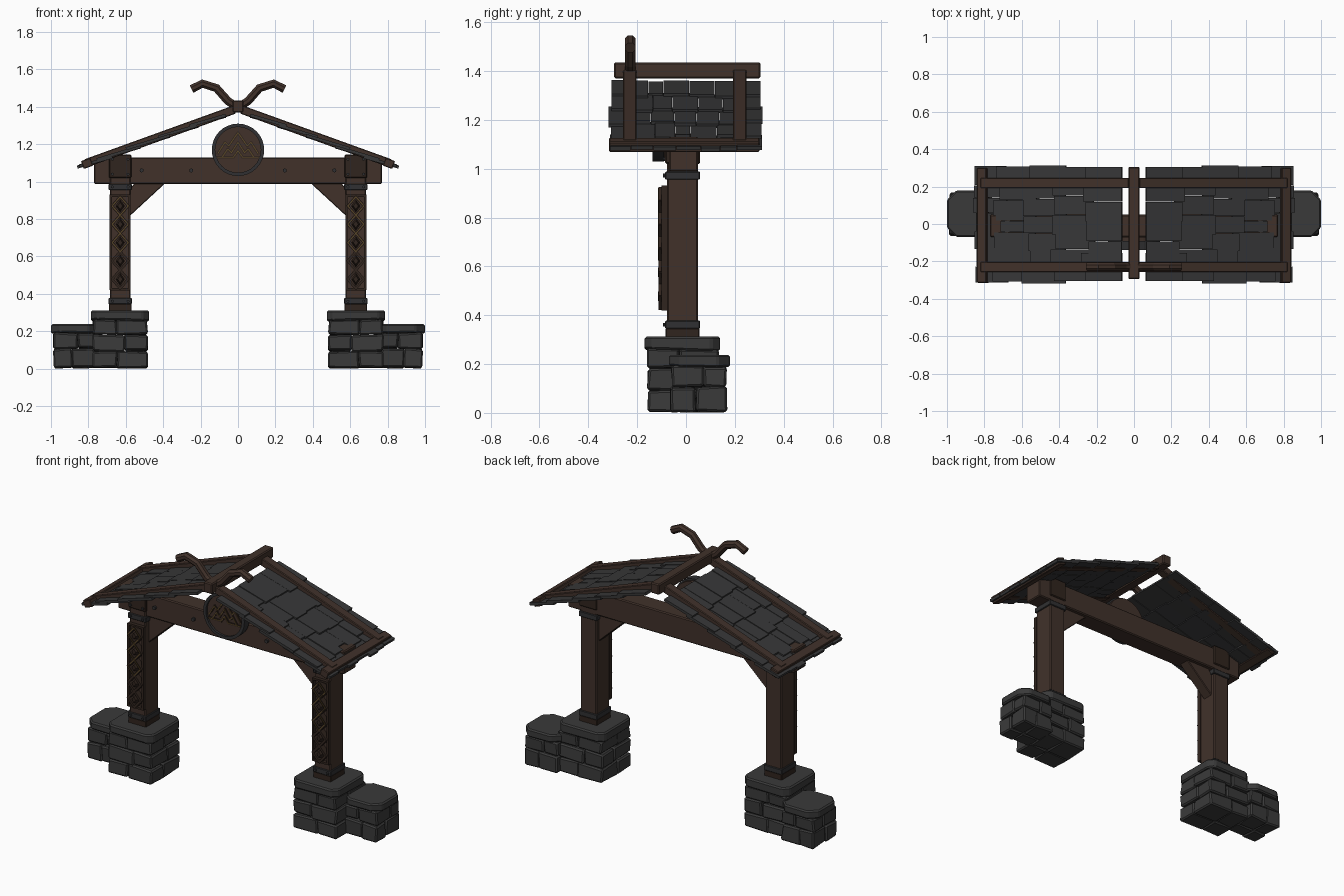
import bpy, bmesh, math, random
from mathutils import Matrix, Vector

if "Cube" in bpy.data.objects:
    bpy.data.objects.remove(bpy.data.objects["Cube"])

random.seed(7)


def material(name, rgb):
    m = bpy.data.materials.new(name)
    m.diffuse_color = (*rgb, 1)
    m.use_nodes = True
    m.node_tree.nodes["Principled BSDF"].inputs["Base Color"].default_value = m.diffuse_color
    return m


WOOD = material("brown wood", (0.052, 0.031, 0.023))
DARK = material("dark carved wood", (0.030, 0.018, 0.013))
STONE = material("grey stone", (0.042, 0.042, 0.042))
SLATE = material("slate shingle", (0.038, 0.038, 0.039))
IRON = material("dark iron", (0.030, 0.030, 0.032))
GOLD = material("dull gold", (0.12, 0.075, 0.02))


def finish(bm, name, mat, mirror=False, bevel=0.0):
    bmesh.ops.recalc_face_normals(bm, faces=bm.faces)
    me = bpy.data.meshes.new(name)
    bm.to_mesh(me)
    bm.free()
    me.materials.append(mat)
    ob = bpy.data.objects.new(name, me)
    bpy.context.collection.objects.link(ob)
    if bevel:
        b = ob.modifiers.new("bevel", 'BEVEL')
        b.width, b.segments = bevel, 1
    if mirror:
        ob.modifiers.new("mirror", 'MIRROR')
    return ob


def box(bm, x, y, z, jitter=0.0):
    """Box from (min, max) pairs, with optional corner wobble."""
    size = [p[1] - p[0] for p in (x, y, z)]
    mid = [(p[1] + p[0]) / 2 for p in (x, y, z)]
    m = Matrix.Translation(mid) @ Matrix.Diagonal((*size, 1))
    for v in bmesh.ops.create_cube(bm, size=1, matrix=m)['verts']:
        v.co += Vector([random.uniform(-jitter, jitter) for _ in range(3)])


def bar(bm, a, b, y, width, extra=0.0):
    """Straight bar in the front plane from a to b (x, z), y = (min, max)."""
    dx, dz = b[0] - a[0], b[1] - a[1]
    m = (Matrix.Translation(((a[0] + b[0]) / 2, (y[0] + y[1]) / 2, (a[1] + b[1]) / 2))
         @ Matrix.Rotation(-math.atan2(dz, dx), 4, 'Y')
         @ Matrix.Diagonal((math.hypot(dx, dz) + extra, y[1] - y[0], width, 1)))
    bmesh.ops.create_cube(bm, size=1, matrix=m)


def prism(bm, pts, vec):
    f = bm.faces.new([bm.verts.new(p) for p in pts])
    new = bmesh.ops.extrude_face_region(bm, geom=[f])['geom']
    bm.faces.new([bm.verts.new(p) for p in pts]) if f.is_valid is False else None
    bmesh.ops.translate(bm, vec=vec, verts=[g for g in new if isinstance(g, bmesh.types.BMVert)])


def disc(bm, x, z, y, r, n, r2=None):
    m = Matrix.Translation((x, (y[0] + y[1]) / 2, z)) @ Matrix.Rotation(math.pi / 2, 4, 'X')
    bmesh.ops.create_cone(bm, cap_ends=True, segments=n, radius1=r, radius2=r2 or r,
                          depth=y[1] - y[0], matrix=m)


def simple(name, mat, x, y, z, mirror=False, bevel=0.006):
    bm = bmesh.new()
    box(bm, x, y, z)
    return finish(bm, name, mat, mirror, bevel)


# Stone footings: courses of uneven blocks
def courses(name, xs, ys, zs):
    bm = bmesh.new()
    for i, (z0, z1) in enumerate(zip(zs, zs[1:])):
        cx = xs[0] + (xs[1] - xs[0]) * (0.42 if i % 2 else 0.56)
        cy = ys[0] + (ys[1] - ys[0]) * (0.58 if i % 2 else 0.45)
        for x in ((xs[0], cx), (cx, xs[1])):
            for y in ((ys[0], cy), (cy, ys[1])):
                box(bm, x, y, (z0 + 0.004, z1), 0.006)
    for v in bm.verts:
        v.co.z = max(v.co.z, 0.002)
    finish(bm, name, STONE, True, 0.008)


def cap(name, x, y, z, c):
    bm = bmesh.new()
    pts = [(x[0] + c, y[0]), (x[1] - c, y[0]), (x[1], y[0] + c), (x[1], y[1] - c),
           (x[1] - c, y[1]), (x[0] + c, y[1]), (x[0], y[1] - c), (x[0], y[0] + c)]
    prism(bm, [(px, py, z[0] + random.uniform(-0.006, 0.006)) for px, py in pts],
          (0, 0, z[1] - z[0]))
    for v in bm.verts:
        if v.co.z > (z[0] + z[1]) / 2:
            v.co.z = z[1]
    finish(bm, name, STONE, True, 0.008)


courses("tall_footing", (0.485, 0.775), (-0.155, 0.13), (0, 0.09, 0.18, 0.26))
cap("tall_footing_cap", (0.475, 0.785), (-0.17, 0.14), (0.257, 0.312), 0.035)
courses("low_footing", (0.765, 0.985), (-0.06, 0.165), (0, 0.105, 0.19))
cap("low_footing_cap", (0.75, 1.0), (-0.07, 0.18), (0.188, 0.238), 0.05)

# Posts, cross beam and braces
PX = 0.63
simple("post", WOOD, (PX - 0.055, PX + 0.055), (-0.078, 0.05), (0.30, 1.14), True)
simple("cross_beam", WOOD, (-0.77, 0.77), (-0.07, 0.05), (0.988, 1.13))
bm = bmesh.new()
prism(bm, [(0.58, -0.045, 0.815), (0.58, -0.045, 0.96), (0.55, -0.045, 0.995),
           (0.385, -0.045, 0.995)], (0, 0.07, 0))
finish(bm, "corner_brace", WOOD, True, 0.004)

# Iron collars and beam plates with rivets
bm = bmesh.new()
for z, t in (((0.345, 0.378), 0.007), ((0.955, 0.988), 0.007)):
    box(bm, (PX - 0.055 - t, PX + 0.055 + t), (-0.085, 0.057), z)
finish(bm, "iron_collar", IRON, True, 0.003)
simple("post_shoe", DARK, (PX - 0.06, PX + 0.06), (-0.083, 0.055), (0.305, 0.347), True, 0.003)
simple("beam_bracket", DARK, (PX - 0.06, PX + 0.06), (-0.085, 0.057), (1.02, 1.145), True, 0.005)
bm = bmesh.new()
for dx in (-0.042, 0.042):
    for z in (0.361, 0.972, 1.04, 1.12):
        disc(bm, PX + dx, z, (-0.094, -0.08), 0.008, 8)
for x in (0.25, 0.515):
    disc(bm, x, 1.06, (-0.085, -0.065), 0.011, 8)
finish(bm, "rivets", IRON, True)

# Carved panels: border, raised diamonds, crossing strands, gold inlay
bm = bmesh.new()
for x in (-0.05, 0.05):
    box(bm, (PX + x - 0.006, PX + x + 0.006), (-0.1, -0.075), (0.42, 0.93))
for z in (0.425, 0.925):
    box(bm, (PX - 0.05, PX + 0.05), (-0.1, -0.075), (z - 0.006, z + 0.006))
finish(bm, "panel_border", DARK, True)
carve, inlay = bmesh.new(), bmesh.new()
STEP = 0.098
for i in range(5):
    z = 0.478 + i * STEP
    m = (Matrix.Translation((PX, -0.09, z)) @ Matrix.Diagonal((0.75, 1, 1.05, 1))
         @ Matrix.Rotation(math.pi / 2, 4, 'X'))
    bmesh.ops.create_cone(carve, cap_ends=True, segments=4, radius1=0.036, radius2=0.018,
                          depth=0.05, matrix=m)
    for s in (-1, 1):
        for t in (-1, 1):
            a, b = (PX + s * 0.043, z), (PX, z + t * STEP / 2)
            bar(carve, a, b, (-0.112, -0.075), 0.014, 0.006)
            if i > 1:
                bar(inlay, a, b, (-0.115, -0.111), 0.0035)
finish(carve, "carved_diamonds", DARK, True)
finish(inlay, "panel_gold_inlay", GOLD, True)

# Round emblem with a peak motif
bm = bmesh.new()
disc(bm, 0, 1.17, (-0.125, -0.07), 0.13, 32)
finish(bm, "emblem_disc", WOOD)
bm = bmesh.new()
N = 32
rings = []
for r, y in ((0.14, -0.09), (0.14, -0.138), (0.122, -0.138), (0.122, -0.09)):
    rings.append([bm.verts.new((r * math.cos(2 * math.pi * k / N), y,
                                1.17 + r * math.sin(2 * math.pi * k / N))) for k in range(N)])
for j in range(4):
    for k in range(N):
        a, b = rings[j], rings[(j + 1) % 4]
        bm.faces.new((a[k], a[(k + 1) % N], b[(k + 1) % N], b[k]))
finish(bm, "emblem_rim", IRON)
ridge, gold = bmesh.new(), bmesh.new()
for line in ([(0, 1.262), (0.05, 1.19), (0.07, 1.21), (0.108, 1.15)],
             [(0, 1.21), (0.035, 1.155), (0.055, 1.175), (0.085, 1.13)],
             [(0, 1.165), (0.025, 1.13), (0.11, 1.13)]):
    for s in (-1, 1):
        for a, b in zip(line, line[1:]):
            a, b = (s * a[0], a[1]), (s * b[0], b[1])
            bar(ridge, a, b, (-0.13, -0.12), 0.014, 0.008)
            bar(gold, a, b, (-0.132, -0.129), 0.004)
finish(ridge, "emblem_peaks", DARK)
finish(gold, "emblem_gold_lines", GOLD)

# Roof: ridge pole, rafters, eave poles
SLOPE = 0.361
ANG = math.atan(SLOPE)


def roof_z(x):
    return 1.392 - SLOPE * x


simple("ridge_pole", WOOD, (-0.03, 0.03), (-0.295, 0.305), (1.37, 1.435))
bm = bmesh.new()
for y in ((-0.257, -0.203), (0.192, 0.247)):
    bar(bm, (0.02, roof_z(0.02)), (0.815, roof_z(0.815)), y, 0.045)
finish(bm, "rafter", WOOD, True, 0.004)
bm = bmesh.new()
bar(bm, (0.782, roof_z(0.782) - 0.003), (0.832, roof_z(0.832) - 0.003), (-0.315, 0.3), 0.045)
finish(bm, "eave_pole", WOOD, True, 0.004)

# Overlapping slate shingles
bm = bmesh.new()
ROWS = 5
for row in range(ROWS):
    y = -0.305
    while y < 0.29:
        w = random.uniform(0.06, 0.11)
        y1 = min(y + w, 0.305)
        if 0.305 - y1 < 0.04:
            y1 = 0.305
        last = row == ROWS - 1
        x0 = 0.065 + row * 0.155 + (random.uniform(-0.015, 0.0) if row else 0)
        x1 = 0.065 + (row + 1) * 0.155 + (random.uniform(0.0, 0.03) if last
                                          else random.uniform(0.02, 0.07))
        lift = random.uniform(-0.003, 0.003)
        ya = y - (random.uniform(0, 0.012) if y < -0.3 else -0.001)
        yb = y1 + (random.uniform(0, 0.015) if y1 > 0.3 else -0.001)
        bar(bm, (x0, roof_z(x0) - 0.016 + lift), (x1, roof_z(x1) + lift - 0.002),
            (ya, yb), 0.016)
        y = y1
finish(bm, "roof_shingles", SLATE, True)

# Curved horn finials at the front of the ridge
bm = bmesh.new()
path = [Vector(p) for p in ((0.0, -0.228, 1.395), (0.055, -0.228, 1.432), (0.115, -0.228, 1.5),
                            (0.19, -0.228, 1.524), (0.248, -0.228, 1.495))]
prev = None
for i, p in enumerate(path):
    t = (path[min(i + 1, 4)] - path[max(i - 1, 0)]).normalized()
    n = Vector((-t.z, 0, t.x))
    ring = []
    for k in range(8):
        a = math.pi * (k + 0.5) / 4
        ring.append(bm.verts.new(p + 0.024 * (n * math.cos(a) + Vector((0, 1, 0)) * math.sin(a))))
    if prev:
        for k in range(8):
            bm.faces.new((prev[k], prev[(k + 1) % 8], ring[(k + 1) % 8], ring[k]))
    if i in (0, 4):
        bm.faces.new(ring)
    prev = ring
finish(bm, "horn_finial", WOOD, True)
